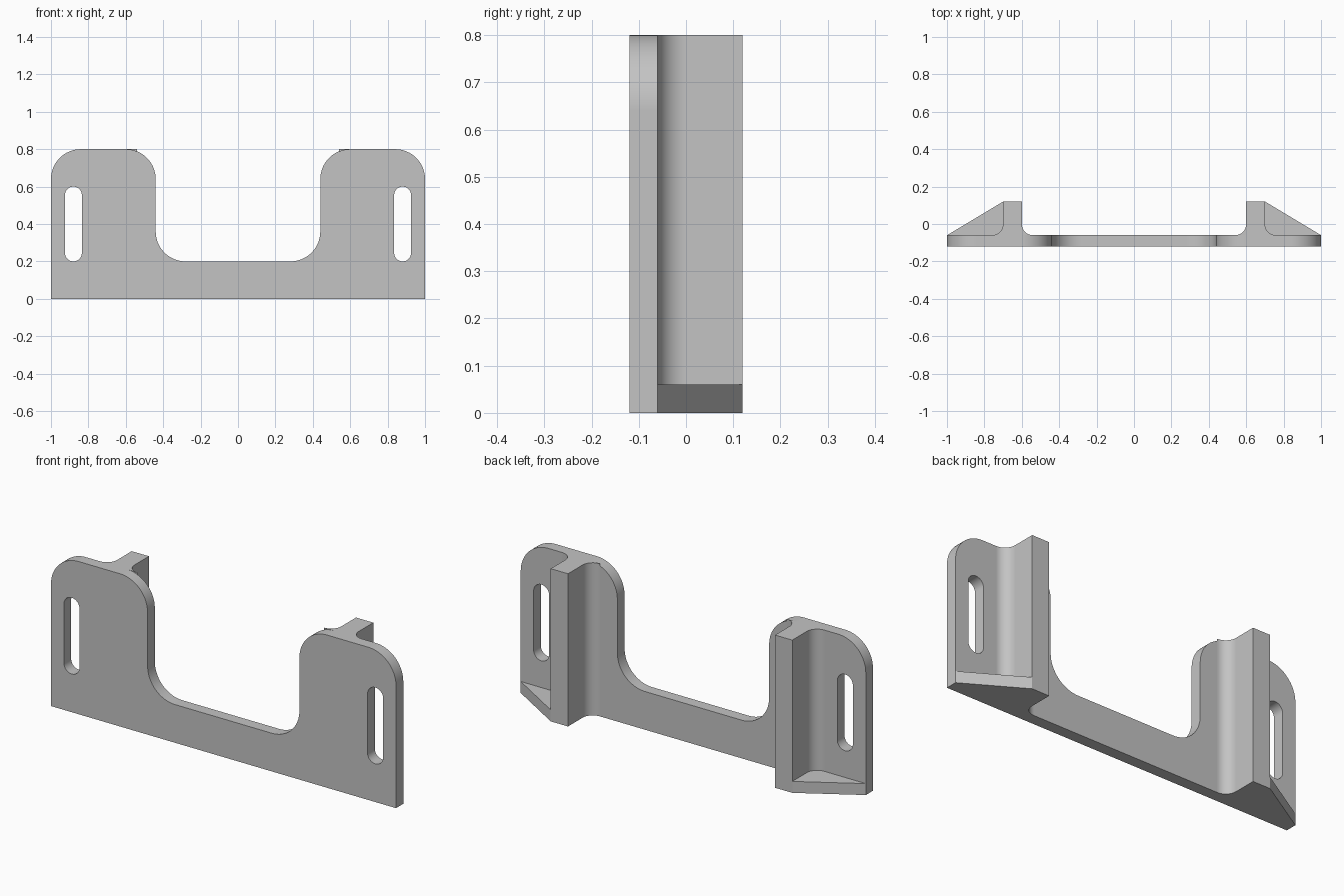
import bpy
import bmesh
import math
from mathutils import Vector

cube = bpy.data.objects.get("Cube")
if cube:
    bpy.data.objects.remove(cube, do_unlink=True)

grey = bpy.data.materials.new("light grey")
grey.use_nodes = True
colour = (0.55, 0.55, 0.55, 1)
grey.diffuse_color = colour
grey.node_tree.nodes["Principled BSDF"].inputs["Base Color"].default_value = colour

HEIGHT = 0.8
FRONT, BACK, RIB_END = -0.12, -0.06, 0.12
STEPS = 16


def outline(corners):
    """Turn (x, y, radius) corners into points, rounding right angles."""
    points = []
    for i, (x, y, r) in enumerate(corners):
        p = Vector((x, y))
        if r == 0:
            points.append(p)
            continue
        a = (Vector(corners[i - 1][:2]) - p).normalized() * r
        b = (Vector(corners[(i + 1) % len(corners)][:2]) - p).normalized() * r
        for k in range(STEPS + 1):
            t = math.pi / 2 * k / STEPS
            points.append(p + a + b - b * math.cos(t) - a * math.sin(t))
    return [p for i, p in enumerate(points) if (p - points[i - 1]).length > 1e-5]


def prism(name, corners, low, high, upright=False, side=1):
    """Extrude an outline along z, or along y when upright."""
    bm = bmesh.new()
    place = (lambda p: (side * p.x, low, p.y)) if upright else (lambda p: (side * p.x, p.y, low))
    face = bm.faces.new([bm.verts.new(place(p)) for p in outline(corners)])
    moved = bmesh.ops.extrude_face_region(bm, geom=[face], use_keep_orig=True)["geom"]
    step = Vector((0, high - low, 0)) if upright else Vector((0, 0, high - low))
    bmesh.ops.translate(bm, vec=step, verts=[v for v in moved if isinstance(v, bmesh.types.BMVert)])
    bmesh.ops.recalc_face_normals(bm, faces=bm.faces)
    mesh = bpy.data.meshes.new(name)
    bm.to_mesh(mesh)
    bm.free()
    mesh.materials.append(grey)
    obj = bpy.data.objects.new(name, mesh)
    bpy.context.collection.objects.link(obj)
    return obj


def activate(obj):
    bpy.ops.object.select_all(action='DESELECT')
    obj.select_set(True)
    bpy.context.view_layer.objects.active = obj


# U-shaped front plate with rounded uprights
half = [(1, 0, 0), (1, HEIGHT, 0.16), (0.44, HEIGHT, 0.16), (0.44, 0.2, 0.16)]
plate = prism("front_plate", half + [(-x, z, r) for x, z, r in reversed(half)],
              FRONT, BACK, upright=True)

# Mounting slots through the plate
for side in (1, -1):
    r = 0.045
    slot = [(0.835, 0.2, r), (0.925, 0.2, r), (0.925, 0.6, r), (0.835, 0.6, r)]
    cutter = prism("slot_cutter", slot, FRONT - 0.1, BACK + 0.1, upright=True, side=side)
    cutter.hide_render = True
    cut = plate.modifiers.new("slot", 'BOOLEAN')
    cut.operation = 'DIFFERENCE'
    cut.solver = 'EXACT'
    cut.object = cutter
    activate(plate)
    bpy.ops.object.modifier_apply(modifier=cut.name)
    bpy.data.objects.remove(cutter, do_unlink=True)

parts = [plate]
for side, label in ((1, "left"), (-1, "right")):
    # Upright rib blended into the plate by fillets
    fillet = 0.06
    rib = [(0.54, BACK, 0), (0.6, BACK, fillet), (0.6, RIB_END, 0),
           (0.7, RIB_END, 0), (0.7, BACK, fillet), (0.76, BACK, 0)]
    parts.append(prism(label + "_rib", rib, 0, HEIGHT, side=side))
    # Triangular foot bracing the rib
    foot = [(1, BACK, 0), (0.7, RIB_END, 0), (0.7, BACK, fillet)]
    parts.append(prism(label + "_foot_gusset", foot, 0, 0.06, side=side))

for part in parts:
    activate(part)
    bpy.ops.object.shade_smooth_by_angle(angle=math.radians(30))
    weighted = part.modifiers.new("weighted normals", 'WEIGHTED_NORMAL')
    weighted.keep_sharp = True
